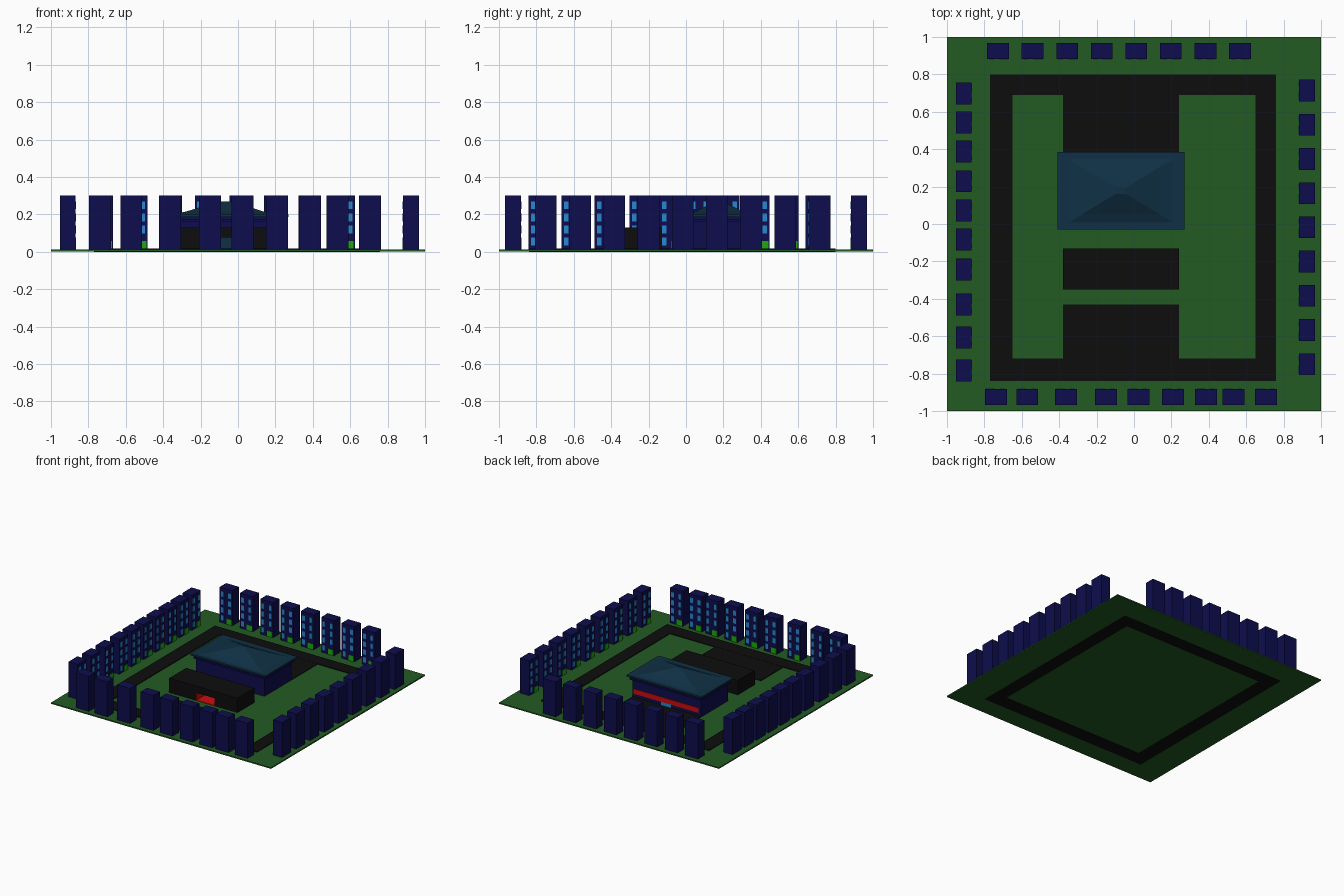
import bpy, bmesh, math
from mathutils import Matrix, Vector

if "Cube" in bpy.data.objects:
    bpy.data.objects.remove(bpy.data.objects["Cube"])


def material(name, rgb):
    m = bpy.data.materials.new(name)
    m.diffuse_color = (*rgb, 1)
    m.use_nodes = True
    m.node_tree.nodes["Principled BSDF"].inputs["Base Color"].default_value = m.diffuse_color
    return m


GRASS = material("grass_green", (0.017, 0.105, 0.017))
ASPHALT = material("asphalt_black", (0.004, 0.004, 0.004))
NAVY = material("navy_wall", (0.004, 0.004, 0.075))
TEAL = material("roof_teal", (0.005, 0.030, 0.060))
BLUE = material("window_blue", (0.02, 0.25, 0.62))
RED = material("red", (0.60, 0.004, 0.004))
LEAF = material("door_green", (0.012, 0.40, 0.004))


def add_box(bm, x, y, z, mat=0):
    """Box from three (low, high) ranges."""
    size = Matrix.Diagonal((x[1] - x[0], y[1] - y[0], z[1] - z[0], 1))
    mid = Matrix.Translation((sum(x) / 2, sum(y) / 2, sum(z) / 2))
    verts = bmesh.ops.create_cube(bm, size=1, matrix=mid @ size)["verts"]
    for f in {f for v in verts for f in v.link_faces}:
        f.material_index = mat


def finish(bm, name, mats):
    me = bpy.data.meshes.new(name)
    bm.to_mesh(me)
    bm.free()
    for m in mats:
        me.materials.append(m)
    ob = bpy.data.objects.new(name, me)
    bpy.context.collection.objects.link(ob)
    return ob


def boxes(name, mats, items):
    bm = bmesh.new()
    for it in items:
        add_box(bm, *it)
    return finish(bm, name, mats)


# ground slab
boxes("ground", [GRASS], [((-1, 1), (-1, 1), (0.002, 0.012))])

# ring road, visible above and below the ground
boxes("ring_road", [ASPHALT], [
    ((-0.77, -0.65), (-0.84, 0.80), (0, 0.018)),
    ((0.65, 0.76), (-0.84, 0.80), (0, 0.018)),
    ((-0.65, 0.65), (-0.84, -0.72), (0, 0.018)),
    ((-0.65, 0.65), (0.69, 0.80), (0, 0.018))])

# paths leading from the road to the centre
boxes("paths", [ASPHALT], [
    ((-0.38, 0.24), (-0.72, -0.43), (0.008, 0.017)),
    ((-0.38, 0.24), (0.35, 0.69), (0.008, 0.017))])

# black front building with an open entrance
X0, X1, DX0, DX1 = -0.38, 0.24, -0.136, 0.036
boxes("front_building", [ASPHALT], [
    ((X0, DX0), (-0.35, -0.13), (0.005, 0.13)),
    ((DX1, X1), (-0.35, -0.13), (0.005, 0.13)),
    ((DX0, DX1), (-0.35, -0.13), (0.075, 0.13)),
    ((DX0, DX1), (-0.18, -0.13), (0.005, 0.075))])
boxes("entrance_lining", [RED, TEAL], [
    ((DX0, DX1), (-0.35, -0.18), (0.010, 0.016), 0),
    ((DX0, DX0 + 0.004), (-0.348, -0.18), (0.016, 0.075), 0),
    ((DX1 - 0.004, DX1), (-0.348, -0.18), (0.016, 0.075), 0),
    ((DX0 + 0.004, DX1 - 0.004), (-0.185, -0.18), (0.016, 0.075), 1)])

# main hall with red band and blue door on its back
boxes("main_hall", [NAVY], [
    ((X0, X1), (0, 0.35), (0.005, 0.185)),
    ((-0.395, 0.255), (-0.015, 0.37), (0.16, 0.175))])
boxes("hall_back_band", [RED], [((-0.36, 0.23), (0.35, 0.355), (0.045, 0.085))])
boxes("hall_back_door", [BLUE], [((-0.11, -0.02), (0.35, 0.355), (0.012, 0.045))])

# hall roof: eave slab and gently curved hip roof lofted from rings
bm = bmesh.new()
cx, cy, hx, hy = -0.07, 0.178, 0.34, 0.207
add_box(bm, (cx - hx, cx + hx), (cy - hy, cy + hy), (0.187, 0.2))
prev = None
for s, z in ((0.82, 0.2), (0.6, 0.216), (0.35, 0.243), (0.08, 0.27)):
    ring = [bm.verts.new((cx + a * hx * s, cy + b * hy * s, z))
            for a, b in ((-1, -1), (1, -1), (1, 1), (-1, 1))]
    if prev:
        for i in range(4):
            j = (i + 1) % 4
            bm.faces.new((prev[i], prev[j], ring[j], ring[i]))
    prev = ring
bm.faces.new(prev)
finish(bm, "hall_roof", [TEAL])

# one tower facing -y: body, two window columns, green door
bm = bmesh.new()
W, D = 0.058, 0.0415
add_box(bm, (-W, W), (-D, D), (0.008, 0.30), 0)
face = (-D - 0.003, -D)
for lo, rows in ((-0.046, (0.045, 0.11, 0.175, 0.24)), (0.021, (0.11, 0.175, 0.24))):
    for z in rows:
        add_box(bm, (lo, lo + 0.025), face, (z - 0.012, z + 0.03), 1)
add_box(bm, (0.005, 0.052), face, (0.012, 0.058), 2)
tower = finish(bm, "tower_back_1", [NAVY, BLUE, LEAF])

# rows of towers around the edge, each facing the centre
rows = {
    "back": (0, [(-0.727 + 0.1848 * i, 0.925) for i in range(8)]),
    "left": (90, [(-0.91, y) for y in (0.698, 0.543, 0.388, 0.228, 0.072,
                                       -0.083, -0.243, -0.43, -0.607, -0.783)]),
    "front": (180, [(x, -0.925) for x in (-0.738, -0.57, -0.364, -0.15, 0.024,
                                          0.209, 0.385, 0.532, 0.706)]),
    "right": (270, [(0.925, 0.714 - 0.183 * i) for i in range(9)]),
}
for side, (angle, spots) in rows.items():
    for i, (x, y) in enumerate(spots):
        ob = tower
        if side != "back" or i:
            ob = bpy.data.objects.new(f"tower_{side}_{i + 1}", tower.data)
            bpy.context.collection.objects.link(ob)
        ob.location = Vector((x, y, 0))
        ob.rotation_euler.z = math.radians(angle)
